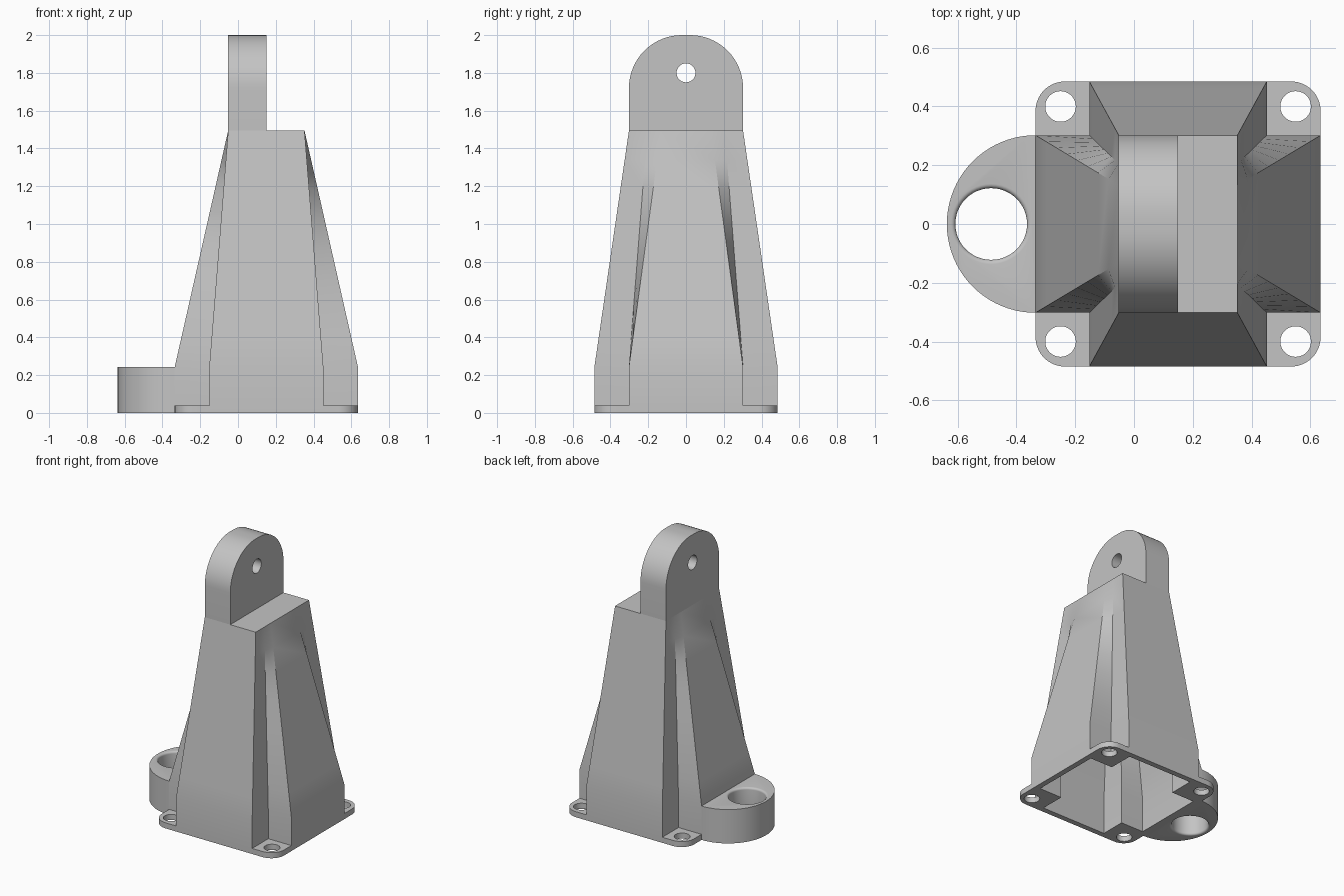
import bpy, bmesh
from math import sin, cos, pi
from mathutils import Matrix, Vector

cube = bpy.data.objects.get("Cube")
if cube:
    bpy.data.objects.remove(cube, do_unlink=True)

grey = bpy.data.materials.new("plain grey")
grey.use_nodes = True
COLOUR = (0.55, 0.55, 0.55, 1)
grey.diffuse_color = COLOUR
grey.node_tree.nodes["Principled BSDF"].inputs["Base Color"].default_value = COLOUR

CX = 0.15          # centre of the tower in x
SHOULDER = 0.243   # height of the upright foot and of the boss
DECK = 1.495       # top of the tower
ARM = 0.302        # half width of each arm of the cross, and boss radius


def loft(name, rings):
    """Closed solid through equally sized rings of points."""
    bm = bmesh.new()
    loops = [[bm.verts.new(p) for p in ring] for ring in rings]
    n = len(loops[0])
    for low, high in zip(loops, loops[1:]):
        for i in range(n):
            j = (i + 1) % n
            bm.faces.new((low[i], low[j], high[j], high[i]))
    bm.faces.new(loops[0])
    bm.faces.new(loops[-1])
    bmesh.ops.recalc_face_normals(bm, faces=bm.faces)
    mesh = bpy.data.meshes.new(name)
    bm.to_mesh(mesh)
    bm.free()
    mesh.materials.append(grey)
    obj = bpy.data.objects.new(name, mesh)
    bpy.context.collection.objects.link(obj)
    return obj


def prism(name, outline, z0, z1):
    return loft(name, [[(x, y, z) for x, y in outline] for z in (z0, z1)])


def arc(cx, cy, r, start, end, steps=16):
    angles = [start + (end - start) * i / steps for i in range(steps + 1)]
    return [(cx + r * cos(a), cy + r * sin(a)) for a in angles]


def circle(cx, cy, r, steps=48):
    return arc(cx, cy, r, 0, 2 * pi, steps)[:-1]


def cut(obj, cutter):
    cutter.hide_render = True
    mod = obj.modifiers.new("cut", 'BOOLEAN')
    mod.operation = 'DIFFERENCE'
    mod.solver = 'EXACT'
    mod.object = cutter
    bpy.context.view_layer.objects.active = obj
    bpy.ops.object.modifier_apply(modifier=mod.name)
    bpy.data.objects.remove(cutter, do_unlink=True)


def finish(obj, degrees=30):
    bpy.ops.object.select_all(action='DESELECT')
    obj.select_set(True)
    bpy.context.view_layer.objects.active = obj
    bpy.ops.object.shade_smooth_by_angle(angle=degrees * pi / 180)


def cross_ring(corner, z):
    """Mirror the three points of one notched corner into a cross outline."""
    pts = []
    for sx, sy in ((1, 1), (1, -1), (-1, -1), (-1, 1)):
        for x, y in (corner if sx == sy else corner[::-1]):
            pts.append((CX + sx * x, sy * y, z))
    return pts


def tower_rings(inset, top, steps=8):
    """Upright cross-shaped foot whose notches close towards a rectangle."""
    foot = [(ARM, 0.485), (ARM, ARM), (0.485, ARM)]
    head = [(0.202, ARM), (0.202, 0.205), (0.202, 0.132)]
    foot, head = ([Vector((x - inset, y - inset)) for x, y in ring]
                  for ring in (foot, head))
    rings = [cross_ring(foot, 0)]
    for i in range(steps + 1):
        t = i / steps
        corner = [a.lerp(b, t) for a, b in zip(foot, head)]
        rings.append(cross_ring(corner, SHOULDER + (top - SHOULDER) * t))
    return rings


# Hollow tapering tower: down the inside, across the rim, up the outside
WALL = 0.04
inside = tower_rings(WALL, DECK - WALL)
finish(loft("tower_body", inside[::-1] + tower_rings(0, DECK)), 22)

# Four bolt tabs in the notches at the foot
for sx, side in ((1, "left"), (-1, "right")):
    for sy, end in ((-1, "front"), (1, "back")):
        shape = [(ARM, ARM), (0.485, ARM)]
        shape += arc(0.385, 0.385, 0.1, 0, pi / 2) + [(ARM, 0.485)]
        tab = prism(f"bolt_tab_{end}_{side}",
                    [(CX + sx * x, sy * y) for x, y in shape], 0, 0.04)
        cut(tab, prism("bolt_hole_cutter",
                       circle(CX + sx * 0.4, sy * 0.4, 0.052), -0.1, 0.1))
        finish(tab)

# Half-round side boss with a bore rounded at both rims
boss = prism("side_boss", arc(-0.335, 0, ARM, pi / 2, 1.5 * pi, 40), 0, SHOULDER)
ROUND = 0.015
upper = []
for i in range(6):
    a = pi / 2 * i / 5
    upper.append((0.122 + ROUND * (1 - cos(a)), SHOULDER - ROUND * (1 - sin(a))))
upper.append((upper[-1][0], SHOULDER + 0.05))
profile = [(r, SHOULDER - z) for r, z in upper[::-1]] + upper
cut(boss, loft("bore_cutter", [[(x, y, z) for x, y in circle(-0.486, 0, r)]
                               for r, z in profile]))
finish(boss)

# Upright lug with rounded shoulders and a pin hole, drawn in y-z
R = 0.28
outline = [(-ARM, DECK), (ARM, DECK)]
outline += arc(ARM - R, 2 - R, R, 0, pi / 2) + arc(R - ARM, 2 - R, R, pi / 2, pi)
lug = prism("top_lug", outline, -0.052, 0.15)
cut(lug, prism("pin_hole_cutter", circle(0, 1.8, 0.05), -0.2, 0.3))
lug.data.transform(Matrix(((0, 0, 1, 0), (1, 0, 0, 0), (0, 1, 0, 0), (0, 0, 0, 1))))
finish(lug)
